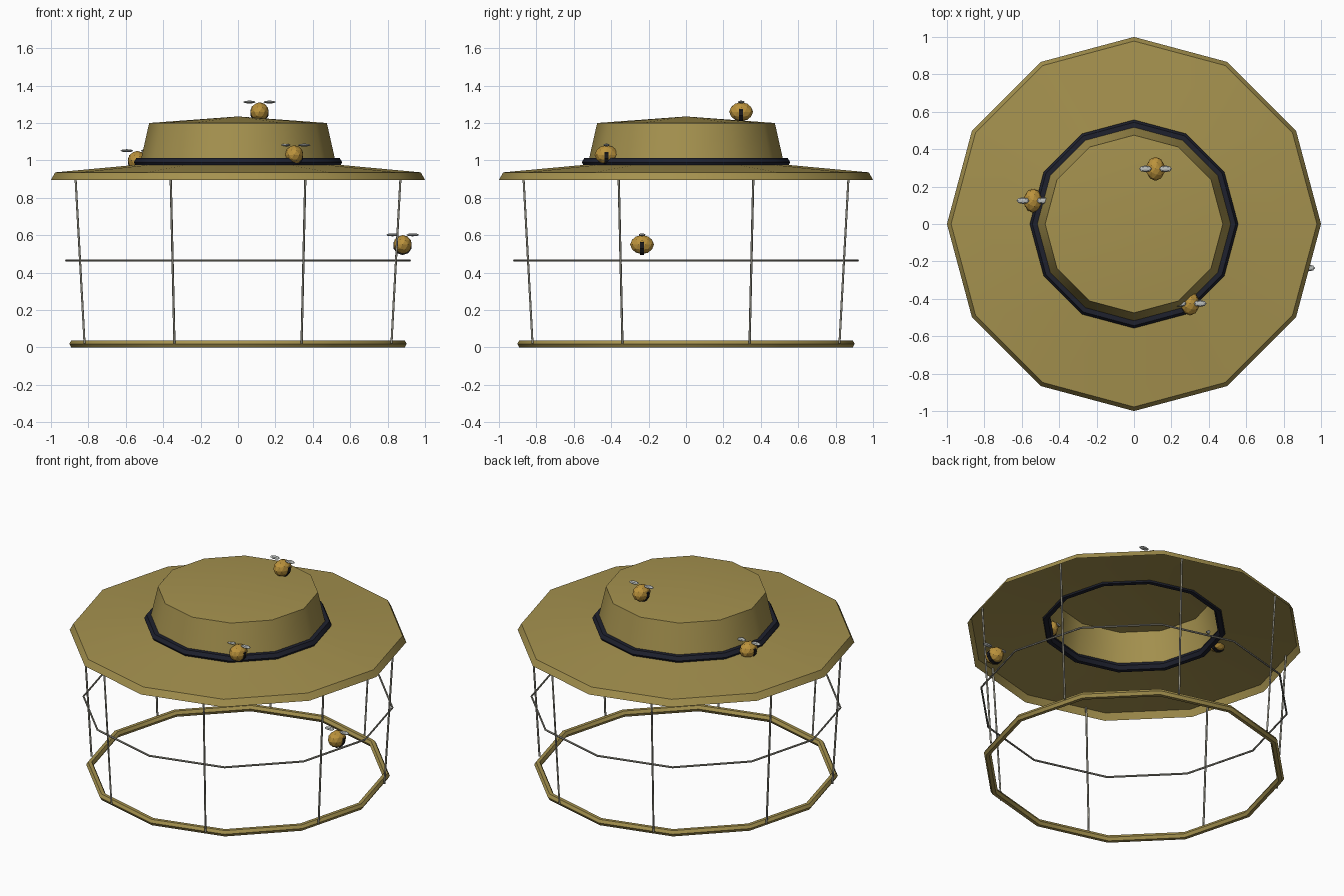
import bpy, bmesh, math
from mathutils import Vector, Matrix

if "Cube" in bpy.data.objects:
    bpy.data.objects.remove(bpy.data.objects["Cube"])

SIDES = 12


def material(name, rgb):
    m = bpy.data.materials.new(name)
    m.diffuse_color = (*rgb, 1.0)
    m.use_nodes = True
    m.node_tree.nodes["Principled BSDF"].inputs["Base Color"].default_value = m.diffuse_color
    return m


STRAW = material("straw", (0.375, 0.285, 0.077))
NAVY = material("dark_navy", (0.013, 0.015, 0.027))
WIRE = material("wire_grey", (0.30, 0.29, 0.24))
GOLD = material("bee_gold", (0.50, 0.29, 0.045))
BLACK = material("bee_black", (0.010, 0.010, 0.012))
WING = material("wing_grey", (0.50, 0.52, 0.50))


def finish(name, bm, mats, smooth=None):
    bmesh.ops.recalc_face_normals(bm, faces=bm.faces)
    mesh = bpy.data.meshes.new(name)
    bm.to_mesh(mesh)
    bm.free()
    for m in mats:
        mesh.materials.append(m)
    ob = bpy.data.objects.new(name, mesh)
    bpy.context.collection.objects.link(ob)
    if smooth:
        bpy.ops.object.select_all(action='DESELECT')
        ob.select_set(True)
        bpy.context.view_layer.objects.active = ob
        bpy.ops.object.shade_smooth_by_angle(angle=math.radians(smooth))
    return ob


def circle_verts(bm, r, z):
    return [bm.verts.new((r * math.cos(i * math.tau / SIDES),
                          r * math.sin(i * math.tau / SIDES), z)) for i in range(SIDES)]


def bridge(bm, a, b):
    for i in range(SIDES):
        j = (i + 1) % SIDES
        bm.faces.new((a[i], a[j], b[j], b[i]))


def hoop(name, radius, z, tube, tube_sides, mat):
    bm = bmesh.new()
    rows = []
    for k in range(tube_sides):
        a = k * math.tau / tube_sides
        rows.append(circle_verts(bm, radius + tube * math.cos(a), z + tube * math.sin(a)))
    for k in range(tube_sides):
        bridge(bm, rows[k], rows[(k + 1) % tube_sides])
    return finish(name, bm, [mat], 35)


# Hat: one thin shell, from the brim lip up to the crown peak
bm = bmesh.new()
profile = [(1.0, 0.895), (0.978, 0.936), (0.525, 0.978), (0.475, 1.2)]
rows = [circle_verts(bm, r, z) for r, z in profile]
for lower, upper in zip(rows, rows[1:]):
    bridge(bm, lower, upper)
peak = bm.verts.new((0, 0, 1.235))
for i in range(SIDES):
    bm.faces.new((rows[-1][i], rows[-1][(i + 1) % SIDES], peak))
finish("hat", bm, [STRAW], 35)

# Hat band, bottom hoop and middle wire hoop
hoop("hat_band", 0.53, 0.99, 0.027, 6, NAVY)
hoop("bottom_hoop", 0.88, 0.02, 0.022, 6, STRAW).location.z = -0.001
hoop("middle_wire", 0.918, 0.464, 0.006, 6, WIRE)

# Eight upright wires between the brim and the bottom hoop
for k in range(8):
    a = math.radians(22.5 + 45 * k)
    d = Vector((math.cos(a), math.sin(a), 0))
    low = d * 0.888 + Vector((0, 0, 0.02))
    high = d * 0.942 + Vector((0, 0, 0.935))
    axis = high - low
    bm = bmesh.new()
    bmesh.ops.create_cone(bm, cap_ends=True, segments=6, radius1=0.006, radius2=0.006,
                          depth=axis.length,
                          matrix=Matrix.Translation((low + high) / 2)
                          @ axis.to_track_quat('Z', 'Y').to_matrix().to_4x4())
    finish("upright_wire", bm, [WIRE], 70)


# Bees: faceted body, dark stripe around the middle, two flat wings
def bee(x, y, z):
    place = Matrix.Translation((x, y, z))
    bm = bmesh.new()
    bmesh.ops.create_icosphere(bm, subdivisions=2, radius=1.0,
                               matrix=place @ Matrix.Diagonal((0.050, 0.064, 0.051, 1)))
    finish("bee_body", bm, [GOLD])
    bm = bmesh.new()
    bmesh.ops.create_cone(bm, cap_ends=True, segments=10, radius1=0.051, radius2=0.051, depth=0.022,
                          matrix=place @ Matrix.Translation((0, 0, -0.005))
                          @ Matrix.Rotation(math.pi / 2, 4, 'X'))
    finish("bee_stripe", bm, [BLACK])
    for side in (-1, 1):
        bm = bmesh.new()
        bmesh.ops.create_uvsphere(bm, u_segments=8, v_segments=4, radius=1.0,
                                  matrix=place @ Matrix.Translation((side * 0.054, 0, 0.052))
                                  @ Matrix.Diagonal((0.034, 0.018, 0.008, 1)))
        finish("bee_wing", bm, [WING])


for spot in [(0.115, 0.295, 1.26), (-0.54, 0.125, 1.0), (0.30, -0.425, 1.03), (0.88, -0.235, 0.55)]:
    bee(*spot)
